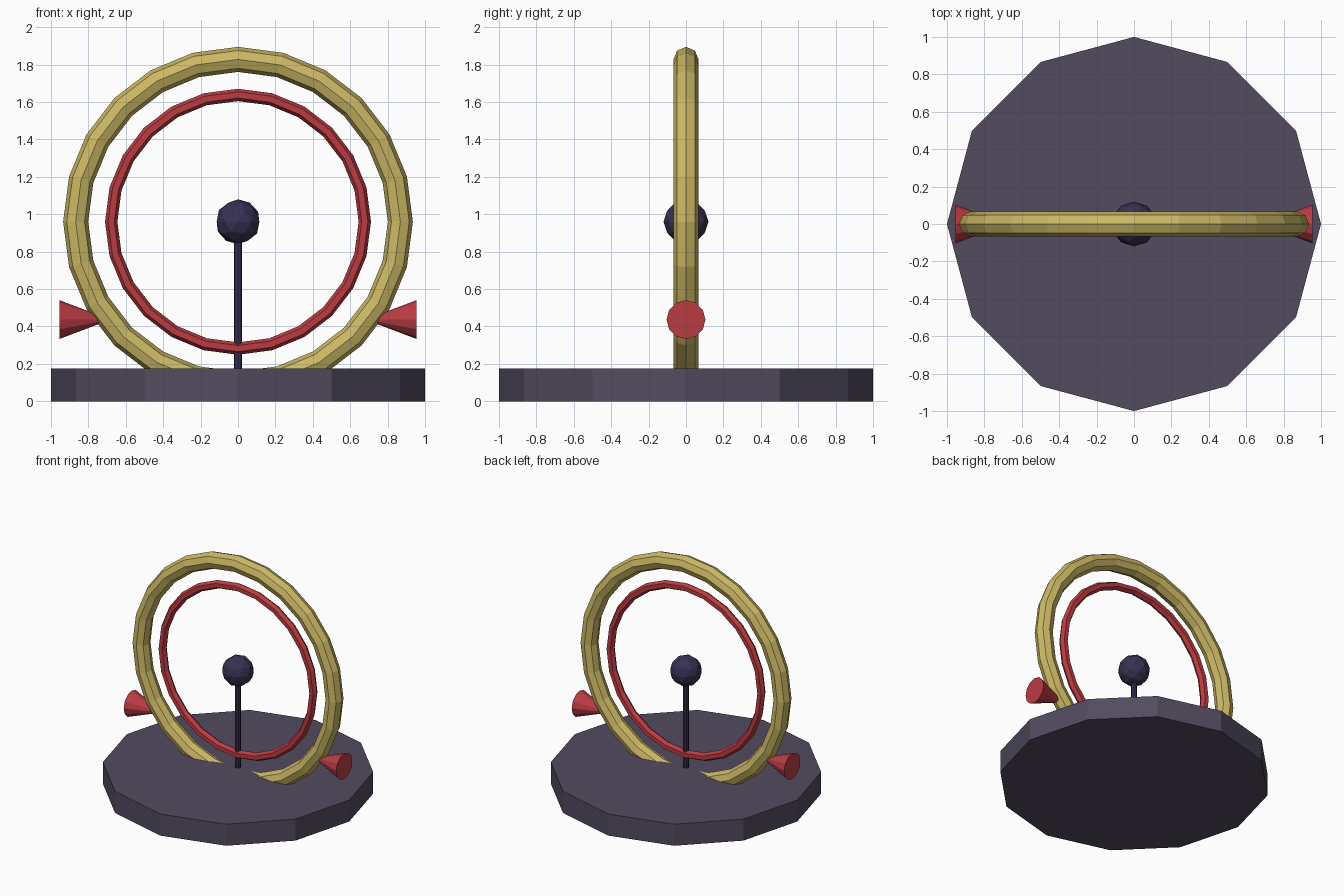
import bpy, math

if "Cube" in bpy.data.objects:
    bpy.data.objects.remove(bpy.data.objects["Cube"])

def paint(name, color):
    o = bpy.context.object
    o.name = name
    m = bpy.data.materials.get(color[0]) or bpy.data.materials.new(color[0])
    m.diffuse_color = (*color[1], 1)
    m.use_nodes = True
    m.node_tree.nodes["Principled BSDF"].inputs["Base Color"].default_value = m.diffuse_color
    o.data.materials.append(m)
    return o

SLATE = ("slate", (0.085, 0.07, 0.115))
GOLD = ("gold", (0.60, 0.48, 0.13))
RED = ("red", (0.50, 0.045, 0.055))
VIOLET = ("violet", (0.04, 0.03, 0.085))
CZ = 0.96  # height of the ring centre

# Twelve-sided base
bpy.ops.mesh.primitive_cylinder_add(vertices=12, radius=1, depth=0.175, location=(0, 0, 0.0875))
paint("base", SLATE)

# Upright rings
for name, major, minor, sides, color in (("outer_ring", 0.868, 0.067, 8, GOLD),
                                         ("inner_ring", 0.678, 0.033, 6, RED)):
    bpy.ops.mesh.primitive_torus_add(major_segments=24, minor_segments=sides,
                                     major_radius=major, minor_radius=minor,
                                     location=(0, 0, CZ), rotation=(math.pi / 2, 0, 0))
    paint(name, color)

# Central rod and ball
bpy.ops.mesh.primitive_cylinder_add(vertices=8, radius=0.021, depth=0.78, location=(0, 0, 0.52))
paint("rod", VIOLET)
bpy.ops.mesh.primitive_ico_sphere_add(subdivisions=2, radius=0.12, location=(0, 0, CZ))
paint("ball", VIOLET)

# Side cones, tips buried in the outer ring
for side, name in ((1, "right_cone"), (-1, "left_cone")):
    bpy.ops.mesh.primitive_cone_add(vertices=12, radius1=0.104, radius2=0, depth=0.275,
                                    location=(side * 0.818, 0, 0.437),
                                    rotation=(0, -side * math.pi / 2, 0))
    paint(name, RED)
